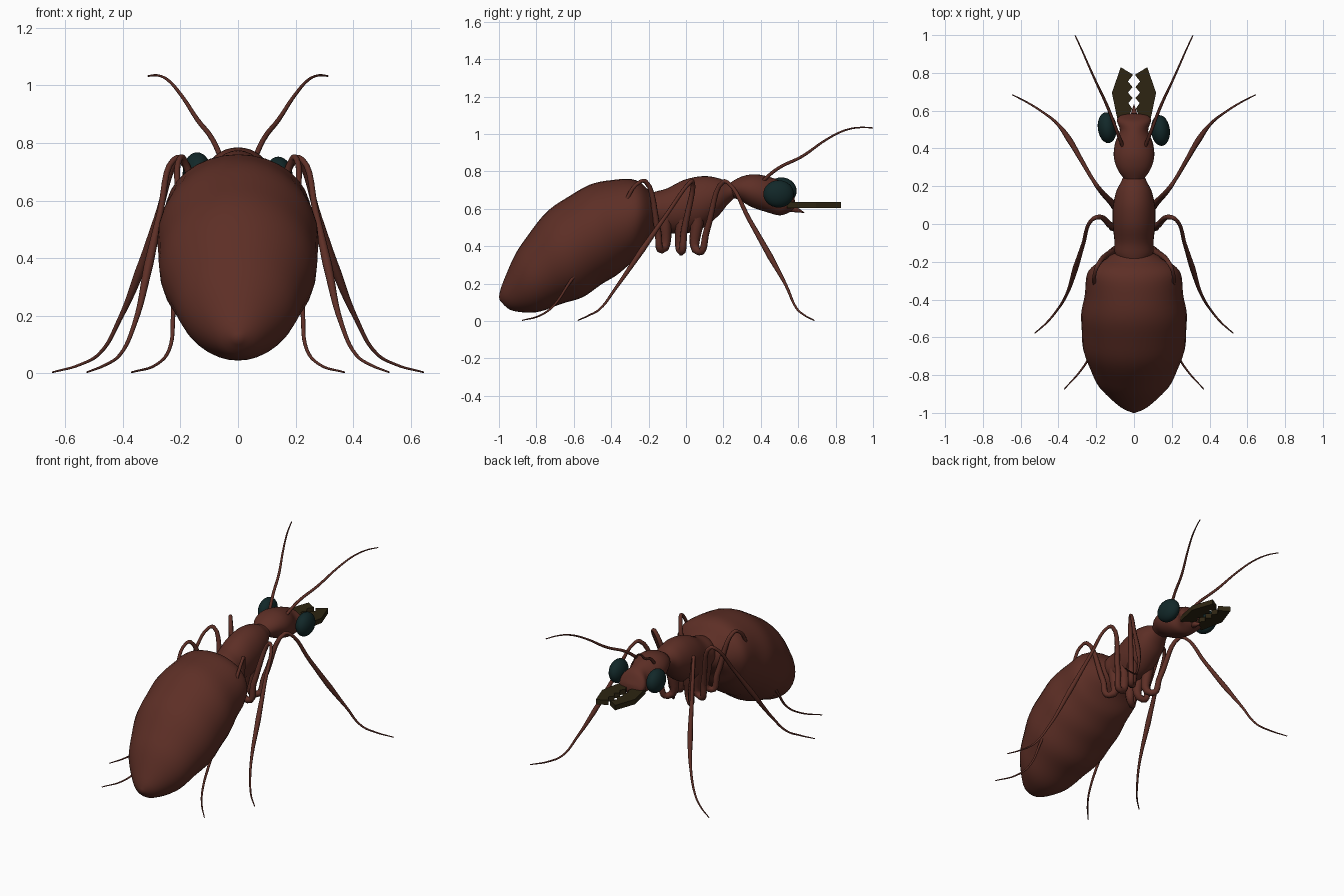
import bpy, bmesh, math
from mathutils import Vector

if "Cube" in bpy.data.objects:
    bpy.data.objects.remove(bpy.data.objects["Cube"])


def material(name, rgb):
    m = bpy.data.materials.new(name)
    m.use_nodes = True
    m.diffuse_color = (*rgb, 1)
    bsdf = next(n for n in m.node_tree.nodes if n.type == "BSDF_PRINCIPLED")
    bsdf.inputs["Base Color"].default_value = (*rgb, 1)
    return m


BROWN = material("chestnut brown", (0.11, 0.028, 0.019))
TEAL = material("dark teal", (0.006, 0.021, 0.022))
OLIVE = material("dark olive", (0.026, 0.018, 0.006))


def finish(bm, name, mat, smooth=True):
    bmesh.ops.recalc_face_normals(bm, faces=bm.faces)
    mesh = bpy.data.meshes.new(name)
    bm.to_mesh(mesh)
    bm.free()
    mesh.materials.append(mat)
    for p in mesh.polygons:
        p.use_smooth = smooth
    obj = bpy.data.objects.new(name, mesh)
    bpy.context.collection.objects.link(obj)
    return obj


def spline(a, b, c, d, t):
    return 0.5 * (2 * b + (c - a) * t + (2 * a - 5 * b + 4 * c - d) * t * t
                  + (3 * b - a - 3 * c + d) * t ** 3)


def body(name, rings, ripple=0.0, sides=32, steps=4):
    """Loft oval rings given as top y, top z, bottom y, bottom z, half width."""
    last = len(rings) - 1
    bm = bmesh.new()
    loops = []
    for i in range(last * steps + 1):
        k, t = min(i // steps, last - 1), 0
        t = i / steps - k
        near = [rings[min(max(k + j, 0), last)] for j in (-1, 0, 1, 2)]
        ty, tz, by, bz, w = (spline(*v, t) for v in zip(*near))
        swell = 1 + ripple * math.sin(math.pi * (k + t))
        mid = Vector((0, (ty + by) / 2, (tz + bz) / 2))
        up = Vector((0, ty - by, tz - bz)) / 2 * swell
        side = Vector((w * swell, 0, 0))
        loops.append([bm.verts.new(mid + up * math.cos(a) + side * math.sin(a))
                      for a in (2 * math.pi * s / sides for s in range(sides))])
    for a, b in zip(loops, loops[1:]):
        for s in range(sides):
            n = (s + 1) % sides
            bm.faces.new((a[s], a[n], b[n], b[s]))
    bm.faces.new(loops[0])
    bm.faces.new(loops[-1])
    return finish(bm, name, BROWN)


def limb(name, points, sign):
    """Tapered tube through points given as x, y, z, radius."""
    cu = bpy.data.curves.new(name, "CURVE")
    cu.dimensions = "3D"
    cu.bevel_depth = 1
    cu.bevel_resolution = 2
    cu.resolution_u = 6
    cu.use_fill_caps = True
    sp = cu.splines.new("BEZIER")
    sp.bezier_points.add(len(points) - 1)
    for bp, (x, y, z, r) in zip(sp.bezier_points, points):
        bp.co = (sign * x, y, z)
        bp.radius = r
        bp.handle_left_type = bp.handle_right_type = "AUTO"
    cu.materials.append(BROWN)
    obj = bpy.data.objects.new(name, cu)
    bpy.context.collection.objects.link(obj)
    bpy.ops.object.select_all(action="DESELECT")
    obj.select_set(True)
    bpy.context.view_layer.objects.active = obj
    bpy.ops.object.convert(target="MESH")


# Body sections
body("abdomen", [
    (-1.0, .13, -.995, .11, .01), (-.985, .19, -.94, .06, .075),
    (-.94, .30, -.85, .045, .15), (-.88, .41, -.75, .06, .21),
    (-.80, .52, -.64, .10, .25), (-.70, .62, -.53, .14, .275),
    (-.58, .695, -.43, .21, .28), (-.46, .745, -.34, .27, .265),
    (-.34, .76, -.26, .34, .255), (-.25, .745, -.21, .43, .225),
    (-.19, .69, -.16, .49, .14), (-.13, .64, -.12, .54, .04)], ripple=0.012)
body("thorax", [
    (-.24, .66, -.22, .52, .05), (-.17, .69, -.15, .50, .10),
    (-.10, .71, -.09, .47, .103), (-.01, .755, 0, .47, .112),
    (.09, .775, .08, .49, .112), (.17, .765, .17, .56, .095),
    (.22, .745, .22, .62, .07), (.27, .73, .26, .66, .05)])
body("head", [
    (.23, .735, .23, .66, .045), (.29, .77, .28, .65, .085),
    (.36, .785, .35, .61, .107), (.43, .775, .43, .583, .10),
    (.49, .755, .50, .565, .075), (.54, .73, .55, .58, .09),
    (.57, .68, .575, .60, .075), (.58, .66, .585, .62, .03)])

# Pointed mouth below the jaws
bm = bmesh.new()
bmesh.ops.create_cone(bm, segments=12, radius1=.03, radius2=.002, depth=.1, cap_ends=True)
mouth = finish(bm, "mouth", BROWN)
mouth.location = (0, .585, .597)
mouth.rotation_euler.x = math.radians(-110)

# Eyes, set slightly unevenly
for name, place in (("left_eye", (.14, .495, .68)), ("right_eye", (-.142, .51, .695))):
    bm = bmesh.new()
    bmesh.ops.create_uvsphere(bm, u_segments=24, v_segments=14, radius=1)
    eye = finish(bm, name, TEAL)
    eye.location = place
    eye.scale = (.05, .082, .073)
    eye.rotation_euler.z = math.radians(6)

# Toothed flat jaws
JAW = [(.085, .54), (.117, .695), (.07, .83), (.005, .79), (.032, .755), (.008, .725),
       (.032, .695), (.008, .667), (.03, .64), (.01, .61), (.035, .55)]
# Legs run from hip down, up to the knee, then out to the foot
LEGS = {
    "front": [(.06, .06, .56, .04), (.08, .07, .37, .02), (.115, .11, .48, .018),
              (.195, .20, .745, .012), (.215, .23, .735, .010), (.28, .34, .54, .012),
              (.345, .45, .345, .016), (.41, .535, .19, .008), (.48, .59, .07, .006),
              (.55, .635, .03, .005), (.645, .685, .004, .003)],
    "middle": [(.06, -.02, .56, .04), (.09, -.025, .37, .02), (.12, -.01, .48, .018),
               (.20, .035, .745, .012), (.225, .02, .74, .010), (.27, -.11, .56, .011),
               (.31, -.235, .38, .016), (.36, -.38, .17, .008), (.41, -.46, .065, .006),
               (.46, -.52, .03, .005), (.525, -.578, .004, .003)],
    "hind": [(.06, -.11, .56, .04), (.09, -.13, .38, .02), (.12, -.15, .48, .018),
             (.19, -.215, .745, .012), (.203, -.245, .745, .010), (.21, -.34, .61, .011),
             (.22, -.47, .42, .016), (.225, -.62, .21, .008), (.24, -.71, .08, .006),
             (.285, -.78, .03, .005), (.37, -.875, .004, .003)],
}
ANTENNA = [(.055, .40, .74, .010), (.09, .49, .815, .009), (.14, .62, .88, .008),
           (.20, .75, .97, .006), (.245, .85, 1.02, .005), (.28, .93, 1.035, .004),
           (.312, .998, 1.033, .003)]

for sign, side in ((1, "left"), (-1, "right")):
    bm = bmesh.new()
    plate = bm.faces.new([bm.verts.new((sign * x, y, .605)) for x, y in JAW])
    new = bmesh.ops.extrude_face_region(bm, geom=[plate])["geom"]
    bmesh.ops.translate(bm, vec=(0, 0, .032),
                        verts=[g for g in new if isinstance(g, bmesh.types.BMVert)])
    finish(bm, side + "_jaw", OLIVE, smooth=False)
    limb(side + "_antenna", ANTENNA, sign)
    for pos, path in LEGS.items():
        limb(f"{side}_{pos}_leg", path, sign)
